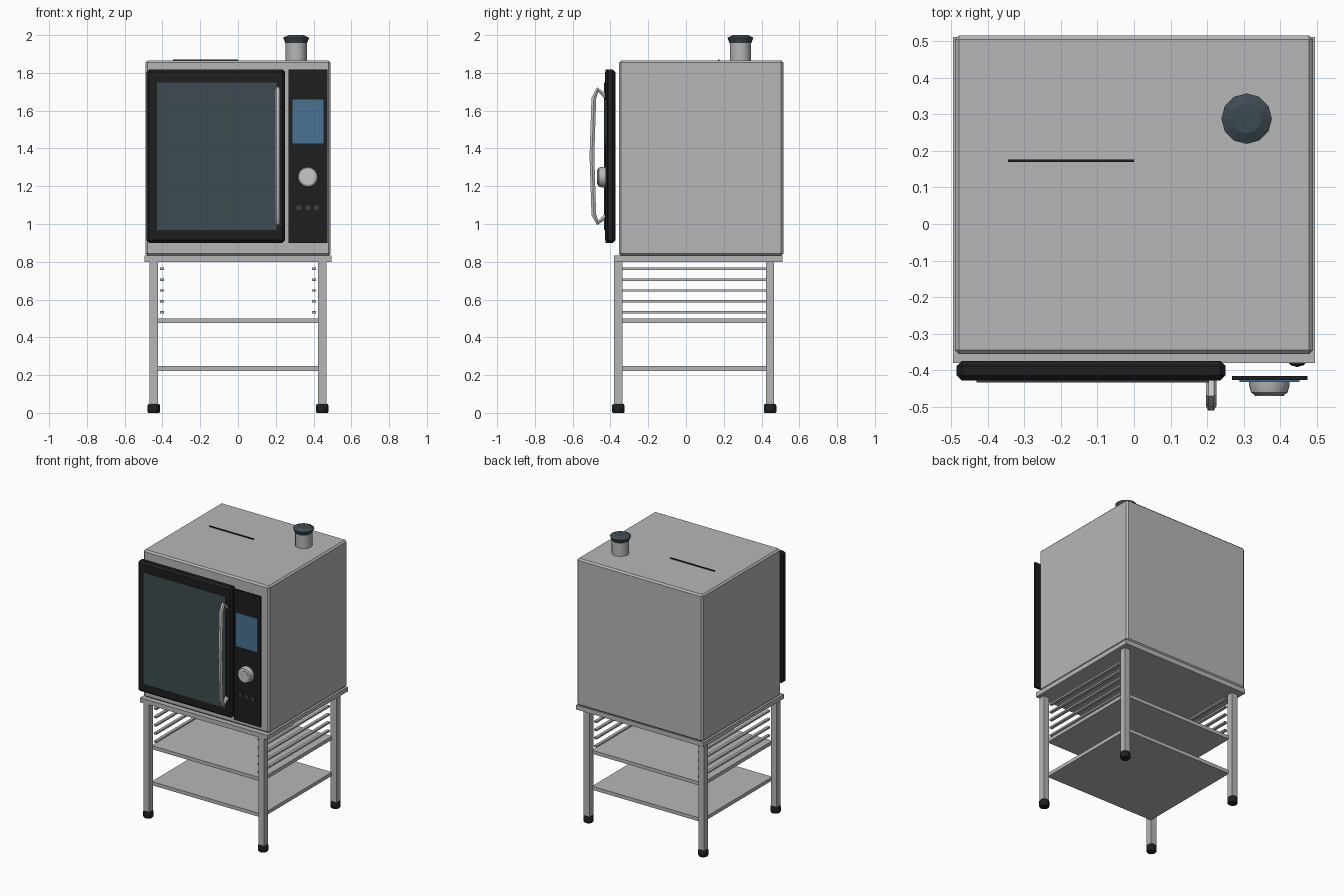
import bpy, bmesh, math
from mathutils import Vector

if "Cube" in bpy.data.objects:
    bpy.data.objects.remove(bpy.data.objects["Cube"])


def mat(name, rgb):
    m = bpy.data.materials.new(name)
    m.diffuse_color = (*rgb, 1)
    m.use_nodes = True
    m.node_tree.nodes["Principled BSDF"].inputs["Base Color"].default_value = m.diffuse_color
    return m


STEEL = mat("brushed steel", (0.47, 0.47, 0.475))
BRIGHT = mat("bright steel", (0.58, 0.58, 0.58))
BLACK = mat("black trim", (0.013, 0.013, 0.013))
GLASS = mat("dark glass", (0.048, 0.07, 0.082))
SCREEN = mat("screen blue", (0.065, 0.17, 0.29))
BUTTON = mat("button grey", (0.05, 0.05, 0.055))


def finish(bm, name, m, smooth=False):
    bmesh.ops.recalc_face_normals(bm, faces=bm.faces)
    me = bpy.data.meshes.new(name)
    bm.to_mesh(me)
    bm.free()
    ob = bpy.data.objects.new(name, me)
    bpy.context.collection.objects.link(ob)
    me.materials.append(m)
    if smooth:
        bpy.ops.object.select_all(action='DESELECT')
        ob.select_set(True)
        bpy.context.view_layer.objects.active = ob
        bpy.ops.object.shade_smooth_by_angle(angle=math.radians(35))
    return ob


def box(name, x, y, z, m, bevel=0):
    """Box from (min, max) ranges."""
    bm = bmesh.new()
    bmesh.ops.create_cube(bm, size=1)
    for v in bm.verts:
        v.co = Vector([(r[0] + r[1]) / 2 + c * (r[1] - r[0])
                       for r, c in zip((x, y, z), v.co)])
    if bevel:
        bmesh.ops.bevel(bm, geom=bm.edges[:], offset=bevel, segments=1,
                        affect='EDGES', profile=0.5)
    return finish(bm, name, m)


def lathe(name, centre, profile, m, sides=16, axis='Z', smooth=True):
    """Capped turned shape; profile holds (radius, distance along axis)."""
    bm = bmesh.new()
    rings = []
    for r, h in profile:
        ring = []
        for i in range(sides):
            a = 2 * math.pi * i / sides
            p = (r * math.cos(a), r * math.sin(a), h)
            if axis == 'Y':                    # points towards the front
                p = (p[0], -h, p[1])
            ring.append(bm.verts.new(Vector(centre) + Vector(p)))
        rings.append(ring)
    for a, b in zip(rings, rings[1:]):
        for i in range(sides):
            j = (i + 1) % sides
            bm.faces.new((a[i], a[j], b[j], b[i]))
    bm.faces.new(rings[0])
    bm.faces.new(rings[-1])
    return finish(bm, name, m, smooth)


# Oven cabinet
box("oven_cabinet", (-0.49, 0.49), (-0.355, 0.515), (0.832, 1.865), STEEL, 0.011)
box("roof_slot", (-0.345, 0.0), (0.169, 0.177), (1.86, 1.871), BLACK)

# Door with window
box("door", (-0.485, 0.25), (-0.428, -0.374), (0.9, 1.818), BLACK, 0.014)
box("door_window", (-0.43, 0.205), (-0.433, -0.426), (0.967, 1.75), GLASS)

# Door handle, a bowed tube
cu = bpy.data.curves.new("door_handle_path", 'CURVE')
cu.dimensions = '3D'
cu.bevel_depth = 0.0145
cu.bevel_resolution = 1
cu.use_fill_caps = True
path = [(-0.425, 1.675), (-0.468, 1.712), (-0.488, 1.665), (-0.498, 1.36),
        (-0.488, 1.05), (-0.468, 1.006), (-0.425, 1.04)]
sp = cu.splines.new('POLY')
sp.points.add(len(path) - 1)
for p, (y, z) in zip(sp.points, path):
    p.co = (0.211, y, z, 1)
tmp = bpy.data.objects.new("door_handle_path", cu)
bpy.context.collection.objects.link(tmp)
bpy.context.view_layer.update()
bm = bmesh.new()
bm.from_mesh(bpy.data.meshes.new_from_object(tmp))
bpy.data.objects.remove(tmp)
finish(bm, "door_handle", BRIGHT, True)

# Control panel
box("control_panel", (0.268, 0.474), (-0.427, -0.415), (0.9, 1.818), BLACK)
box("control_screen", (0.288, 0.453), (-0.432, -0.425), (1.425, 1.66), SCREEN)
lathe("knob", (0.37, -0.425, 1.248),
      [(0.055, 0), (0.055, 0.018), (0.05, 0.036), (0.041, 0.042)],
      STEEL, 24, 'Y')
lathe("knob_face", (0.37, -0.465, 1.248), [(0.04, 0), (0.04, 0.005)], BRIGHT, 24, 'Y')
for i in range(3):
    lathe(f"button_{i + 1}", (0.322 + 0.047 * i, -0.425, 1.086),
          [(0.014, 0), (0.014, 0.006)], BUTTON, 12, 'Y')

# Exhaust chimney
lathe("chimney_pipe", (0.308, 0.288, 0), [(0.056, 1.86), (0.056, 1.965)], STEEL, 12)
lathe("chimney_cap", (0.308, 0.288, 0),
      [(0.057, 1.957), (0.069, 1.986), (0.04, 2.0)], GLASS, 12, smooth=False)

# Stand: top, shelves, legs and feet
box("stand_top", (-0.495, 0.495), (-0.38, 0.512), (0.8, 0.832), STEEL)
for n, z in (("lower", 0.222), ("upper", 0.475)):
    box(f"{n}_shelf", (-0.43, 0.43), (-0.345, 0.43), (z, z + 0.025), STEEL)
for sx, side in ((-1, "left"), (1, "right")):
    for y, end in ((-0.358, "front"), (0.445, "back")):
        x = sx * 0.446
        box(f"{end}_{side}_leg", (x - 0.022, x + 0.022), (y - 0.022, y + 0.022),
            (0.03, 0.805), STEEL)
        lathe(f"{end}_{side}_foot", (x, y, 0),
              [(0.029, 0), (0.033, 0.006), (0.033, 0.04), (0.029, 0.046)], BLACK, 12)
    # Tray rails
    for i in range(5):
        z = 0.533 + 0.0575 * i
        x = sx * 0.403
        box(f"{side}_tray_rail_{i + 1}", (x - 0.01, x + 0.01), (-0.345, 0.43),
            (z - 0.006, z + 0.006), STEEL)
